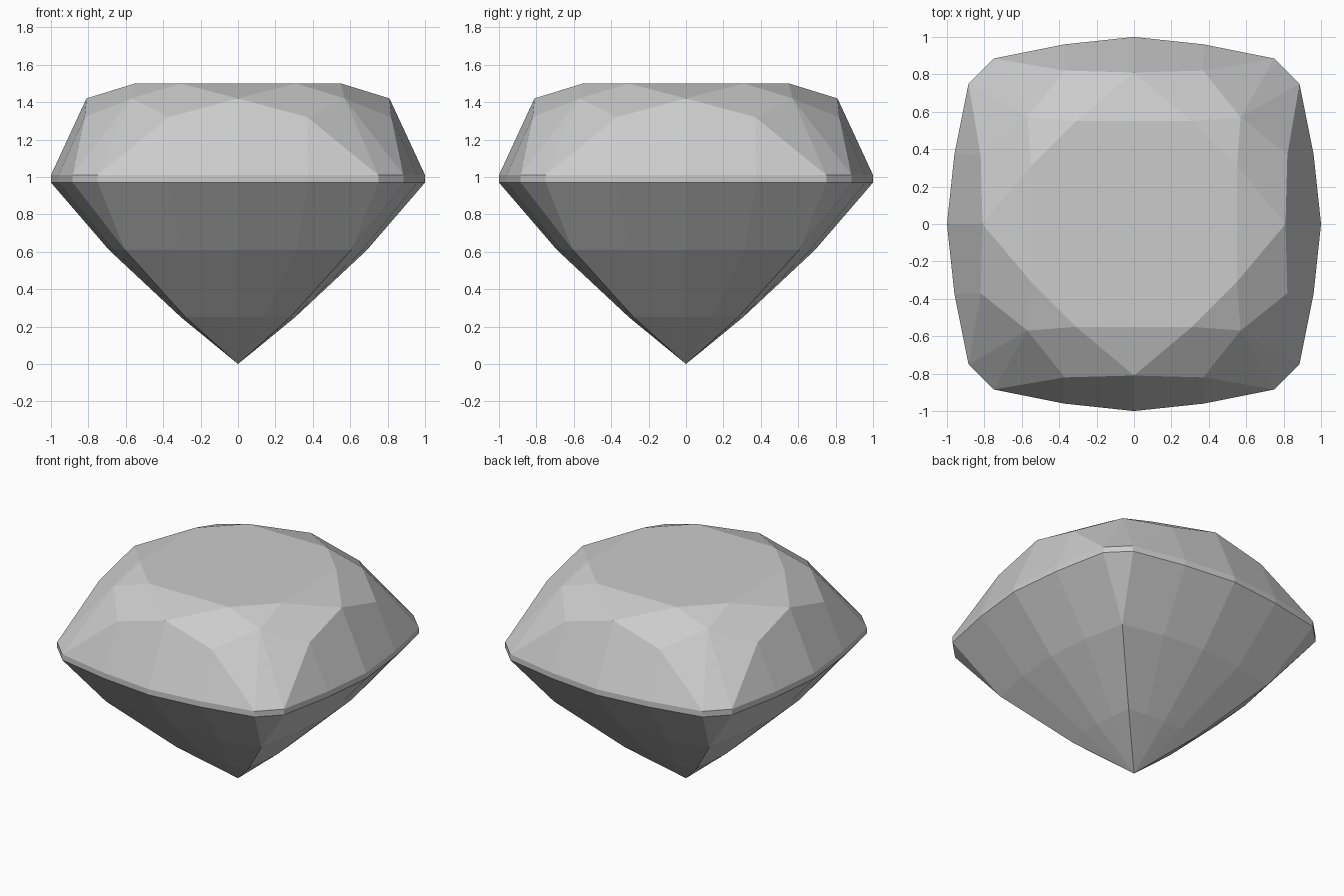
import bpy, bmesh
from math import pi
from mathutils import Matrix, Vector

cube = bpy.data.objects.get("Cube")
if cube:
    bpy.data.objects.remove(cube, do_unlink=True)

stone = bpy.data.materials.new("pale_grey_stone")
stone.use_nodes = True
stone.diffuse_color = (0.6, 0.6, 0.6, 1)
stone.node_tree.nodes["Principled BSDF"].inputs["Base Color"].default_value = (0.6, 0.6, 0.6, 1)

# Heights of the cut, and the half-side outline from side middle to corner
GIRDLE_LOW, GIRDLE_TOP = 0.97, 1.01
MIDDLE, QUARTER, CORNER = (0, -1), (0.375, -0.96), (0.75, -0.885)


def level(points, z):
    return [Vector((x, y, z)) for x, y in points]


outline = [MIDDLE, QUARTER, CORNER]
rim = level(outline, GIRDLE_TOP)
belt = level(outline, GIRDLE_LOW)
upper_pavilion = level([(0, -0.69), (0.31, -0.665), (0.605, -0.605)], 0.61)
lower_pavilion = level([(0, -0.305), (0.14, -0.295), (0.28, -0.28)], 0.25)
culet = Vector((0, 0, 0))

# Crown points
table = Vector((0.31, -0.55, 1.5))
star = Vector((0, -0.81, 1.42))
shoulder = Vector((0.37, -0.82, 1.32))
bezel = Vector((0.57, -0.57, 1.42))

# Facets on one half of a side
half = [
    (table, star, shoulder, bezel),
    (star, rim[0], rim[1], shoulder),
    (shoulder, rim[1], rim[2]),
    (shoulder, rim[2], bezel),
]
rings = [rim, belt, upper_pavilion, lower_pavilion]
for top, low in zip(rings, rings[1:]):
    for i in range(2):
        half.append((top[i], low[i], low[i + 1], top[i + 1]))
for i in range(2):
    half.append((lower_pavilion[i], culet, lower_pavilion[i + 1]))


def flip(p):
    return Vector((-p.x, p.y, p.z))


# Facets crossing the side middle or the corner
def corner_twin(p):
    return Vector((-p.y, -p.x, p.z))


across = [
    (flip(table), star, table),
    (table, bezel, corner_twin(table)),
    (bezel, rim[2], corner_twin(rim[2])),
    (rim[2], belt[2], corner_twin(belt[2]), corner_twin(rim[2])),
    (belt[2], upper_pavilion[2], corner_twin(belt[2])),
]
side = half + [tuple(flip(p) for p in reversed(f)) for f in half] + across

# Repeat the side around the stone and close the table
bm = bmesh.new()
table_face = []
for k in range(4):
    turn = Matrix.Rotation(k * pi / 2, 3, "Z")
    for facet in side:
        bm.faces.new([bm.verts.new(turn @ p) for p in facet])
    table_face += [turn @ flip(table), turn @ table]
bm.faces.new([bm.verts.new(p) for p in table_face])
bmesh.ops.remove_doubles(bm, verts=bm.verts, dist=0.001)
bmesh.ops.recalc_face_normals(bm, faces=bm.faces)

mesh = bpy.data.meshes.new("cushion_cut_gem")
bm.to_mesh(mesh)
bm.free()
mesh.materials.append(stone)
gem = bpy.data.objects.new("cushion_cut_gem", mesh)
bpy.context.collection.objects.link(gem)
